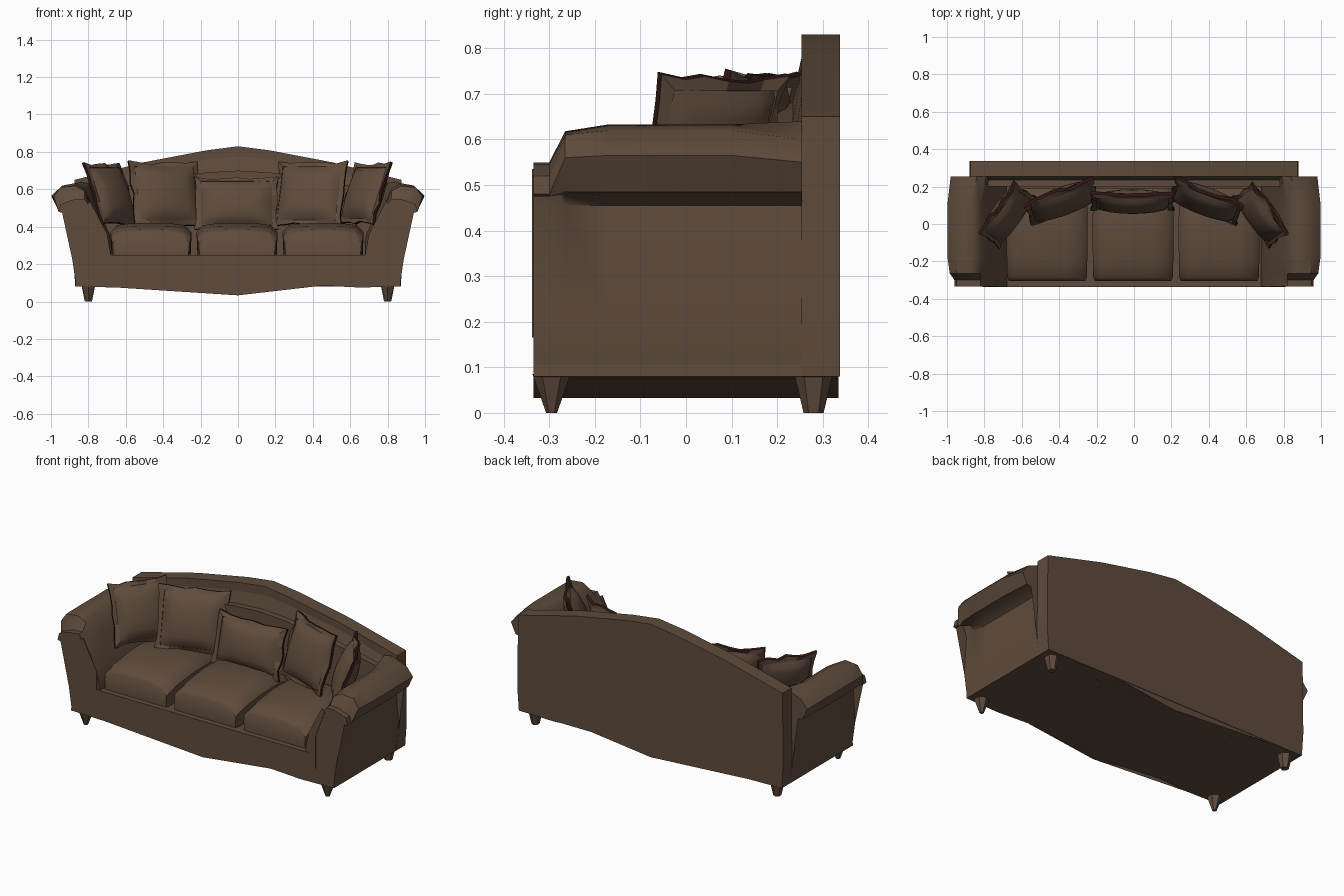
import bpy, bmesh, math, random
from mathutils import Matrix, Vector, Euler

if "Cube" in bpy.data.objects:
    bpy.data.objects.remove(bpy.data.objects["Cube"], do_unlink=True)
random.seed(4)


def material(name, rgb):
    m = bpy.data.materials.new(name)
    m.use_nodes = True
    m.diffuse_color = (*rgb, 1)
    bsdf = m.node_tree.nodes["Principled BSDF"]
    bsdf.inputs["Base Color"].default_value = (*rgb, 1)
    bsdf.inputs["Roughness"].default_value = 0.9
    return m


BROWN = material("brown_leather", (0.115, 0.071, 0.045))
DARK = material("dark_red_trim", (0.03, 0.008, 0.007))


def finish(name, bm, mats=(BROWN,), angle=35):
    bmesh.ops.recalc_face_normals(bm, faces=bm.faces)
    mesh = bpy.data.meshes.new(name)
    bm.to_mesh(mesh)
    bm.free()
    for m in mats:
        mesh.materials.append(m)
    ob = bpy.data.objects.new(name, mesh)
    bpy.context.collection.objects.link(ob)
    bpy.ops.object.select_all(action='DESELECT')
    ob.select_set(True)
    bpy.context.view_layer.objects.active = ob
    bpy.ops.object.shade_smooth_by_angle(angle=math.radians(angle))
    return ob


def loft(name, sections, side=1, angle=35):
    """Join matching (x, z) outlines placed at successive y values."""
    bm = bmesh.new()
    rings = [[bm.verts.new((side * x, y, z)) for x, z in pts] for y, pts in sections]
    for a, b in zip(rings, rings[1:]):
        for i in range(len(a)):
            j = (i + 1) % len(a)
            bm.faces.new((a[i], a[j], b[j], b[i]))
    caps = [bm.faces.new(rings[0]), bm.faces.new(rings[-1])]
    bmesh.ops.triangulate(bm, faces=caps)
    return finish(name, bm, angle=angle)


def mirrored(half):
    """Complete a left-right symmetric outline given from +x towards x = 0."""
    return half + [(-x, z) for x, z in reversed(half) if x > 0]


# Base with the pointed apron, full depth
apron = mirrored([(0.86, 0.25), (0.87, 0.08), (0.65, 0.075), (0.45, 0.085), (0.22, 0.065), (0, 0.033)])
loft("base", [(-0.335, apron), (0.335, apron)])

# Tall back panel and the padded slope in front of it
back = mirrored([(0.87, 0.08), (0.88, 0.22), (0.875, 0.65), (0.5, 0.745), (0.17, 0.808), (0, 0.83)])
loft("back_panel", [(0.253, back), (0.338, back)])
pad_top = mirrored([(0.74, 0.2), (0.82, 0.62), (0.5, 0.71), (0.17, 0.77), (0, 0.79)])
pad_low = mirrored([(0.70, 0.2), (0.78, 0.58), (0.5, 0.64), (0.17, 0.69), (0, 0.70)])
loft("back_padding", [(0.20, pad_low), (0.235, pad_low), (0.256, pad_top)])

# Arms: scrolled front board swelling into the roll behind it
foot = [(0.87, 0.455), (0.885, 0.22), (0.865, 0.08), (0.68, 0.08), (0.68, 0.25)]
board = foot + [(0.70, 0.36), (0.78, 0.49), (0.82, 0.55), (0.88, 0.545),
                (0.95, 0.52), (0.96, 0.48), (0.945, 0.475), (0.895, 0.52)]
swell = foot + [(0.70, 0.36), (0.78, 0.50), (0.82, 0.59), (0.87, 0.618),
                (0.95, 0.61), (0.985, 0.56), (0.955, 0.485), (0.90, 0.48)]
roll = foot + [(0.70, 0.36), (0.78, 0.51), (0.82, 0.605), (0.87, 0.633),
               (0.94, 0.62), (0.998, 0.565), (0.96, 0.485), (0.90, 0.475)]
wing = foot + [(0.68, 0.36), (0.75, 0.51), (0.79, 0.63), (0.84, 0.64),
               (0.94, 0.60), (0.98, 0.55), (0.95, 0.485), (0.90, 0.475)]
for side, word in ((1, "left"), (-1, "right")):
    loft(word + "_arm", [(-0.335, board), (-0.30, board), (-0.265, swell),
                         (-0.17, roll), (0.10, roll), (0.255, wing)], side, 40)

# Raised band running along both arm fronts and under the seat
outer = mirrored([(0.81, 0.52), (0.75, 0.36), (0.75, 0.165)])
inner = mirrored([(0.79, 0.535), (0.70, 0.36), (0.70, 0.25)])
bm = bmesh.new()
o = [bm.verts.new((x, -0.338, z)) for x, z in outer]
n = [bm.verts.new((x, -0.338, z)) for x, z in inner]
for i in range(len(o) - 1):
    bm.faces.new((o[i], o[i + 1], n[i + 1], n[i]))
ext = bmesh.ops.extrude_face_region(bm, geom=list(bm.faces))
for v in ext["geom"]:
    if isinstance(v, bmesh.types.BMVert):
        v.co.y += 0.006
finish("front_band", bm)


# Seat cushions with domed tops
def cushion(name, cx):
    def arch(h, w):
        half = [(w, 0.25), (w + 0.005, h - 0.05), (w - 0.03, h - 0.012), (w / 2, h - 0.002), (0, h)]
        return [(cx + x, z) for x, z in mirrored(half)]
    loft(name, [(-0.305, arch(0.365, 0.20)), (-0.285, arch(0.385, 0.208)), (-0.2, arch(0.405, 0.21)),
                (-0.06, arch(0.42, 0.212)), (0.1, arch(0.42, 0.21)), (0.19, arch(0.39, 0.20))], angle=45)


for word, cx in (("right", -0.465), ("middle", -0.005), ("left", 0.455)):
    cushion(word + "_seat_cushion", cx)


# Throw pillows: plump body plus a ragged flat border with pointed corners
def pillow(name, centre, width, height, yaw, lean):
    place = Matrix.Translation(centre) @ Euler((-math.radians(lean), 0, math.radians(yaw))).to_matrix().to_4x4()
    N = 10
    bm = bmesh.new()
    for face in (-1, 1):
        grid = []
        for i in range(N + 1):
            row = []
            for j in range(N + 1):
                u, v = 2 * i / N - 1, 2 * j / N - 1
                puff = 0.06 * max(0, (1 - u * u) * (1 - v * v)) ** 0.45
                pinch = 1 - 0.06 * (1 - u * u * v * v)
                row.append(bm.verts.new((u * width / 2 * pinch, face * puff, v * height / 2 * pinch)))
            grid.append(row)
        for i in range(N):
            for j in range(N):
                bm.faces.new((grid[i][j], grid[i + 1][j], grid[i + 1][j + 1], grid[i][j + 1]))
    bmesh.ops.remove_doubles(bm, verts=bm.verts, dist=0.0005)
    bm.transform(place)
    finish(name, bm, angle=60)

    # Border ring
    bm = bmesh.new()
    corners = [(-1, -1), (1, -1), (1, 1), (-1, 1)]
    steps = 6
    ring = []
    for k in range(4):
        a, b = Vector(corners[k]), Vector(corners[(k + 1) % 4])
        for s in range(steps):
            p = a.lerp(b, s / steps)
            reach = 0.022 if s == 0 else random.uniform(0.0, 0.012)
            wave = random.uniform(-0.014, 0.014)
            x, z = p.x * width / 2, p.y * height / 2
            out = Vector((p.x, 0, p.y)).normalized() * reach
            ring.append([bm.verts.new((x * 0.9, -0.014, z * 0.9)),
                         bm.verts.new(Vector((x, wave - 0.008, z)) + out),
                         bm.verts.new(Vector((x, wave + 0.008, z)) + out),
                         bm.verts.new((x * 0.9, 0.014, z * 0.9))])
    for k in range(len(ring)):
        a, b = ring[k], ring[(k + 1) % len(ring)]
        for t in range(4):
            f = bm.faces.new((a[t], a[(t + 1) % 4], b[(t + 1) % 4], b[t]))
            f.material_index = 1 if t == 1 else 0
    bm.transform(place)
    finish(name + "_border", bm, (BROWN, DARK), 20)


pillow("middle_pillow", (-0.008, 0.12, 0.525), 0.42, 0.265, 0, 14)
for side, word in ((1, "left"), (-1, "right")):
    pillow(word + "_inner_pillow", (side * 0.385, 0.12, 0.575), 0.37, 0.335, -20 * side, 18)
    pillow(word + "_outer_pillow", (side * 0.68, 0.05, 0.575), 0.31, 0.325, -54 * side, 21)

# Short tapered feet
for x, word in ((0.80, "left"), (-0.80, "right")):
    for y, tip, end in ((-0.295, 0.012, "front"), (0.28, 0.022, "back")):
        bm = bmesh.new()
        bmesh.ops.create_cone(bm, cap_ends=True, segments=6, radius1=tip, radius2=0.042, depth=0.085,
                              matrix=Matrix.Translation((x, y, 0.0425)))
        finish(end + "_" + word + "_foot", bm)
